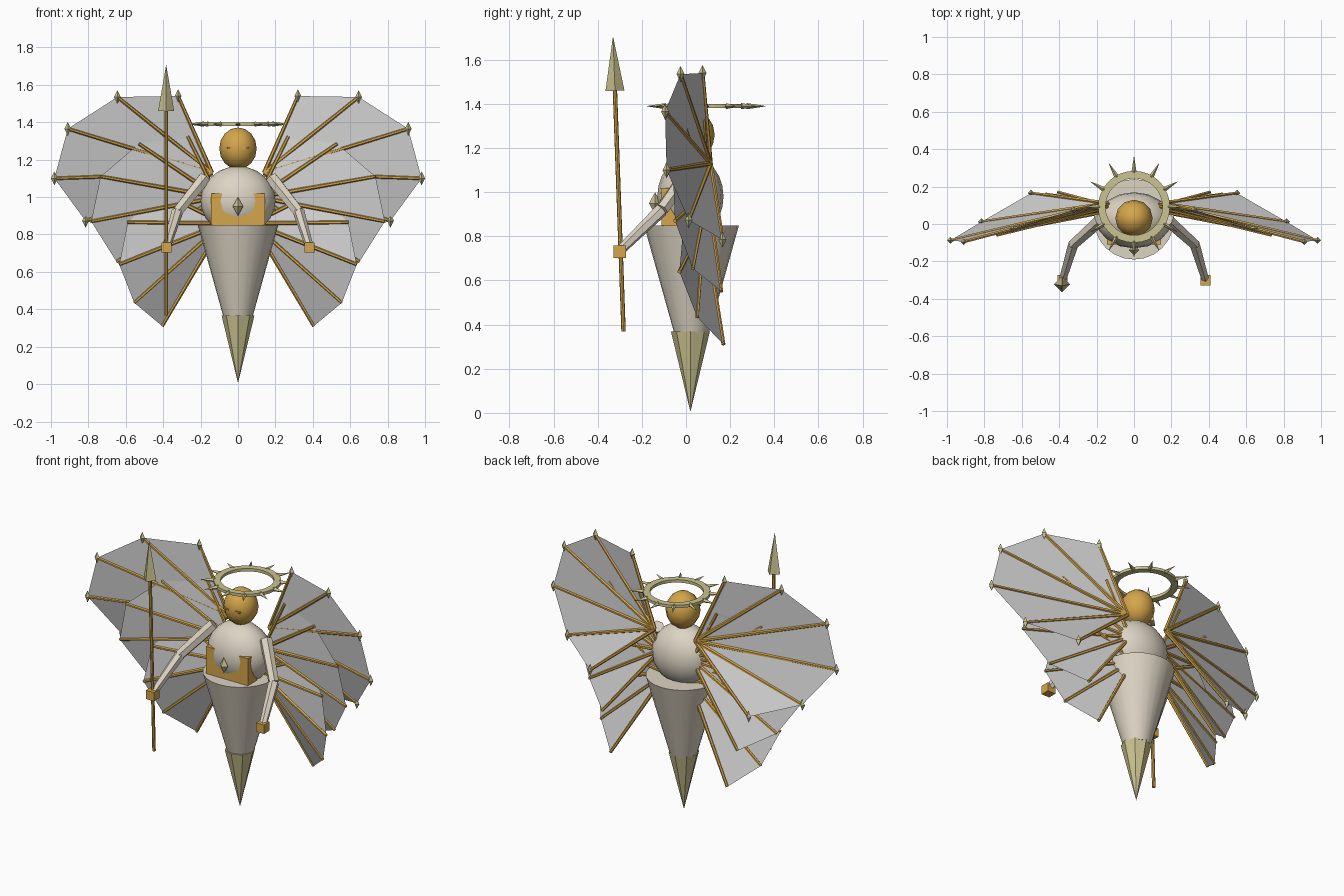
import bpy, bmesh, math
from mathutils import Vector, Matrix

if "Cube" in bpy.data.objects:
    bpy.data.objects.remove(bpy.data.objects["Cube"], do_unlink=True)


def material(name, rgb):
    m = bpy.data.materials.new(name)
    m.use_nodes = True
    m.diffuse_color = (*rgb, 1)
    m.node_tree.nodes["Principled BSDF"].inputs["Base Color"].default_value = (*rgb, 1)
    return m


CREAM = material("cream_cloth", (0.72, 0.66, 0.55))
GOLD = material("gold", (0.66, 0.38, 0.07))
PALE = material("pale_brass", (0.6, 0.55, 0.28))
GREY = material("wing_grey", (0.64, 0.64, 0.64))


def finish(name, bm, mat, smooth=False):
    bmesh.ops.recalc_face_normals(bm, faces=bm.faces)
    mesh = bpy.data.meshes.new(name)
    bm.to_mesh(mesh)
    bm.free()
    mesh.materials.append(mat)
    ob = bpy.data.objects.new(name, mesh)
    bpy.context.scene.collection.objects.link(ob)
    if smooth:
        bpy.ops.object.select_all(action='DESELECT')
        ob.select_set(True)
        bpy.context.view_layer.objects.active = ob
        bpy.ops.object.shade_smooth_by_angle(angle=math.radians(50))
    return ob


def lathe(name, profile, sides, loc, mat, smooth=False, closed=False):
    """Revolve (radius, height) points about z."""
    bm = bmesh.new()
    rings = []
    for r, z in profile:
        count = sides if r > 0 else 1
        rings.append([bm.verts.new((r * math.sin(math.tau * i / sides),
                                    r * math.cos(math.tau * i / sides), z)) for i in range(count)])
    pairs = list(zip(rings, rings[1:]))
    if closed:
        pairs.append((rings[-1], rings[0]))
    for a, b in pairs:
        for i in range(sides):
            j = (i + 1) % sides
            corners = [a[i % len(a)], a[j % len(a)], b[j % len(b)], b[i % len(b)]]
            bm.faces.new(list(dict.fromkeys(corners)))
    if not closed:
        for ring in (rings[0], rings[-1]):
            if len(ring) > 1:
                bm.faces.new(ring)
    ob = finish(name, bm, mat, smooth)
    ob.location = loc
    return ob


def rod(name, a, b, r1, r2, mat, sides=6):
    a, b = Vector(a), Vector(b)
    length = (b - a).length
    ob = lathe(name, [(r1, 0), (r2, length)], sides, a, mat)
    ob.rotation_mode = 'QUATERNION'
    ob.rotation_quaternion = (b - a).to_track_quat('Z', 'Y')
    return ob


def box(name, loc, size, mat):
    bm = bmesh.new()
    bmesh.ops.create_cube(bm, size=1, matrix=Matrix.Diagonal((*size, 1)))
    finish(name, bm, mat).location = loc


def ball(name, loc, radii, u, v, mat):
    bm = bmesh.new()
    bmesh.ops.create_uvsphere(bm, u_segments=u, v_segments=v, radius=1,
                              matrix=Matrix.Diagonal((*radii, 1)))
    finish(name, bm, mat, True).location = loc


def gem(name, loc, r, h):
    lathe(name, [(0, -h), (r, 0), (0, h)], 4, loc, PALE)


# Body
lathe("skirt", [(0.078, 0.36), (0.215, 0.85)], 24, (0, 0.025, 0), CREAM, True)
lathe("skirt_point", [(0, 0.005), (0.088, 0.368)], 8, (0, 0.02, 0), PALE)
ball("torso", (0, 0.02, 0.98), (0.2, 0.15, 0.185), 16, 12, CREAM)
box("chest_plate", (0, -0.065, 0.935), (0.29, 0.09, 0.17), GOLD)
gem("chest_gem", (0, -0.14, 0.95), 0.028, 0.05)

# Head with narrow eyes
ball("head", (0, 0.03, 1.26), (0.1, 0.1, 0.112), 12, 8, GOLD)
for s, side in ((1, "left"), (-1, "right")):
    box(side + "_eye", (s * 0.04, -0.06, 1.265), (0.035, 0.012, 0.008), GOLD)

# Halo ring and its rays
HALO = Vector((0, 0.092, 1.39))
lathe("halo_ring", [(0.152, -0.009), (0.192, -0.009), (0.192, 0.009), (0.152, 0.009)],
      32, HALO, PALE, closed=True)
for i in range(12):
    a = math.tau * i / 12
    d = Vector((math.sin(a), math.cos(a), 0))
    ray = rod(f"halo_ray_{i + 1}", HALO + d * 0.183, HALO + d * 0.268, 0.014, 0.001, PALE, 4)

# Arms and hands
for s, side in ((1, "left"), (-1, "right")):
    shoulder, elbow, hand = (s * 0.18, 0.02, 1.1), (s * 0.325, -0.11, 0.92), (s * 0.382, -0.3, 0.735)
    rod(side + "_upper_arm", shoulder, elbow, 0.037, 0.031, CREAM)
    rod(side + "_forearm", elbow, hand, 0.031, 0.022, CREAM)
    box(side + "_hand", (s * 0.382, -0.3, 0.73), (0.055, 0.055, 0.055), GOLD)

# Spear
foot, neck = Vector((-0.384, -0.283, 0.368)), Vector((-0.384, -0.322, 1.46))
axis = (neck - foot).normalized()
rod("spear_shaft", foot, neck, 0.01, 0.01, GOLD, 8)
rod("spear_head", neck, neck + axis * 0.245, 0.043, 0.0005, PALE, 4)

# Wing layers: root, then rib tips from top to bottom
LAYERS = {
    "upper": ((0.14, 0.11, 1.13), [
        (0.32, 0.075, 1.54), (0.645, -0.025, 1.535), (0.91, -0.095, 1.365),
        (0.982, -0.088, 1.1), (0.815, 0.012, 0.873), (0.55, 0.165, 0.785)]),
    "middle": ((0.11, 0.095, 1.0), [
        (0.27, 0.08, 1.325), (0.53, 0.0, 1.285), (0.735, -0.06, 1.11),
        (0.785, -0.05, 0.87), (0.65, 0.03, 0.655), (0.47, 0.16, 0.55)]),
    "lower": ((0.08, 0.08, 0.86), [
        (0.42, 0.05, 1.03), (0.59, -0.01, 0.865), (0.635, -0.03, 0.64),
        (0.555, 0.05, 0.435), (0.405, 0.17, 0.31)]),
}
for s, side in ((1, "left"), (-1, "right")):
    for layer, (root, tips) in LAYERS.items():
        flip = Vector((s, 1, 1))
        root = Vector(root) * flip
        tips = [Vector(t) * flip for t in tips]
        name = f"{side}_{layer}_wing"
        bm = bmesh.new()
        hub = bm.verts.new(root)
        edge = [bm.verts.new(t) for t in tips]
        for a, b in zip(edge, edge[1:]):
            bm.faces.new((hub, a, b))
        finish(name + "_membrane", bm, GREY)
        for i, tip in enumerate(tips):
            rod(f"{name}_rib_{i + 1}", root, tip, 0.012, 0.009, GOLD)
            if layer == "upper":
                gem(f"{name}_gem_{i + 1}", tip, 0.018, 0.037)
